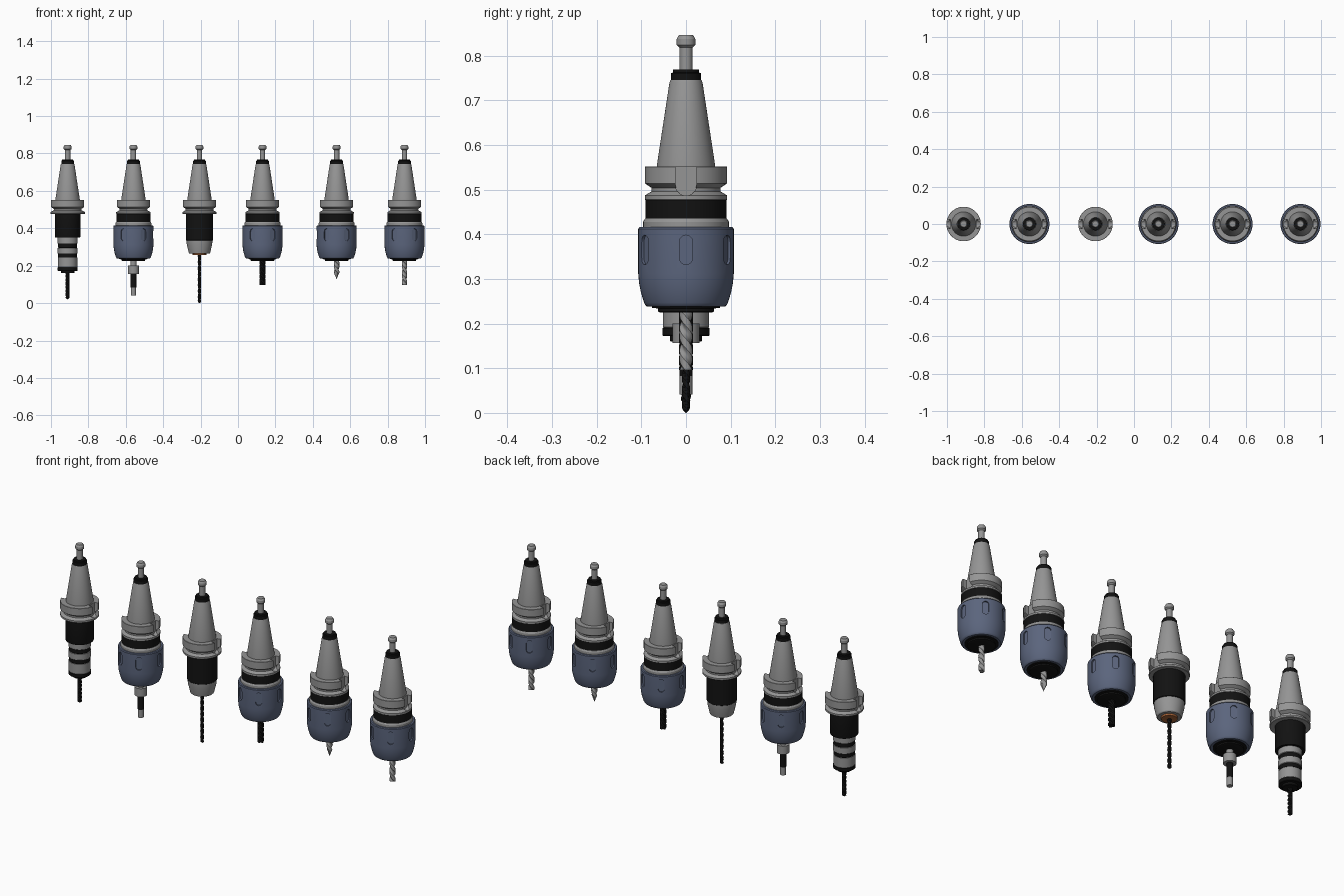
import bpy, bmesh
from math import sin, cos, pi, radians
from mathutils import Matrix, Vector

if "Cube" in bpy.data.objects:
    bpy.data.objects.remove(bpy.data.objects["Cube"])


def material(name, rgb):
    m = bpy.data.materials.new(name)
    m.use_nodes = True
    m.diffuse_color = (*rgb, 1)
    m.node_tree.nodes["Principled BSDF"].inputs["Base Color"].default_value = (*rgb, 1)
    return m


STEEL = material("steel grey", (0.30, 0.30, 0.30))
BLACK = material("black", (0.006, 0.006, 0.006))
BLUE = material("slate blue", (0.105, 0.13, 0.205))
COPPER = material("copper", (0.40, 0.13, 0.04))


def finish(bm, name, mat):
    bmesh.ops.recalc_face_normals(bm, faces=bm.faces[:])
    me = bpy.data.meshes.new(name)
    bm.to_mesh(me)
    bm.free()
    me.materials.append(mat)
    me.shade_smooth()
    me.set_sharp_from_angle(angle=radians(28))
    return me


def lathe(name, mat, profile, steps=56):
    """Spin (radius, height) points round z, closing both ends flat."""
    bm = bmesh.new()
    pts = [(0, profile[0][1]), *profile, (0, profile[-1][1])]
    vs = [bm.verts.new((r, 0, z)) for r, z in pts]
    es = [bm.edges.new(p) for p in zip(vs, vs[1:])]
    bmesh.ops.spin(bm, geom=vs + es, axis=(0, 0, 1), cent=(0, 0, 0),
                   angle=2 * pi, steps=steps, use_merge=True)
    bmesh.ops.remove_doubles(bm, verts=bm.verts[:], dist=1e-5)
    return finish(bm, name, mat)


def fluted(name, mat, radius, top, bottom, pitch, flutes=2, depth=0.4, tip=0.0):
    """Twisted cutter with helical flutes and an optional conical point."""
    bm = bmesh.new()
    n, rings = 28, []
    layers = 40
    levels = [(top + (bottom + tip - top) * i / layers, 1) for i in range(layers + 1)]
    if tip:
        levels.append((bottom, 0.08))
    for z, s in levels:
        turn = 2 * pi * (top - z) / pitch
        ring = []
        for j in range(n):
            a = 2 * pi * j / n
            r = radius * s * (1 - depth * max(0, cos(flutes * a)) ** 0.7)
            ring.append(bm.verts.new((r * cos(a + turn), r * sin(a + turn), z)))
        rings.append(ring)
    for lo, hi in zip(rings, rings[1:]):
        for j in range(n):
            k = (j + 1) % n
            bm.faces.new((lo[j], lo[k], hi[k], hi[j]))
    bm.faces.new(rings[0])
    bm.faces.new(rings[-1])
    return finish(bm, name, mat)


def slot_cutter(angles, inner, outer, half_width, low, high):
    """Stadium-shaped prisms pointing outwards at the given angles."""
    bm = bmesh.new()
    arc = [pi * i / 10 for i in range(11)]
    outline = [(half_width * cos(a), high + half_width * sin(a)) for a in arc]
    outline += [(-half_width * cos(a), low - half_width * sin(a)) for a in arc]
    for ang in angles:
        rot = Matrix.Rotation(ang, 3, 'Z')
        face = bm.faces.new([bm.verts.new(rot @ Vector((inner, y, z))) for y, z in outline])
        ext = bmesh.ops.extrude_face_region(bm, geom=[face])["geom"]
        bmesh.ops.translate(bm, vec=rot @ Vector((outer - inner, 0, 0)),
                            verts=[v for v in ext if isinstance(v, bmesh.types.BMVert)])
    return finish(bm, "slot_cutter", STEEL)


def carve(me, cutter_mesh, mat):
    """Return a copy of the mesh with the cutter removed from it."""
    link = bpy.context.collection.objects.link
    body = bpy.data.objects.new("body", me)
    cutter = bpy.data.objects.new("cutter", cutter_mesh)
    cutter.hide_render = True
    link(body)
    link(cutter)
    mod = body.modifiers.new("cut", 'BOOLEAN')
    mod.operation, mod.solver, mod.object = 'DIFFERENCE', 'EXACT', cutter
    dg = bpy.context.evaluated_depsgraph_get()
    bm = bmesh.new()
    bm.from_object(body, dg)
    for f in bm.faces:
        f.material_index = 0
    name = me.name
    bpy.data.objects.remove(body)
    bpy.data.objects.remove(cutter)
    return finish(bm, name, mat)


# Parts shared by every holder
knob = lathe("pull_knob", STEEL, [(.0145, .76), (.0145, .818), (.021, .824), (.021, .837),
                                  (.016, .846)])
collar = lathe("knob_collar", BLACK, [(.034, .744), (.034, .761), (.029, .762), (.029, .769)])
taper = lathe("taper_shank", STEEL, [(.065, .55), (.065, .556), (.037, .740), (.035, .745)])
flange = lathe("drive_flange", STEEL, [(.090, .476), (.092, .478), (.092, .487), (.077, .496),
                                       (.077, .504), (.092, .514), (.092, .551), (.091, .552)])
flange = carve(flange, slot_cutter((0, pi), .069, .12, .0235, .51, .60), STEEL)

# Chuck with gripped sleeve
band = lathe("chuck_band", BLACK, [(.091, .434), (.091, .477)])
ring = lathe("chuck_ring", STEEL, [(.096, .412), (.096, .428), (.092, .435)])
sleeve = lathe("chuck_sleeve", BLUE, [(.087, .238), (.091, .241), (.094, .247), (.101, .270),
                                      (.105, .290), (.107, .312), (.107, .412), (.104, .416)])
sleeve = carve(sleeve, slot_cutter([i * pi / 3 for i in range(6)], .1, .13, .015, .347, .383), BLUE)
nose = lathe("chuck_nose", BLACK, [(.058, .225), (.063, .227), (.063, .234), (.076, .235),
                                   (.076, .245)])
base = [knob, collar, taper, flange]
chuck = base + [band, ring, sleeve, nose]

# Banded tapping holder
tap = [lathe("tap_body", BLACK, [(.066, .350), (.068, .354), (.068, .478)])]
for r, low, high, mat in ((.054, .318, .351, STEEL), (.051, .296, .318, BLACK),
                          (.054, .264, .296, STEEL), (.051, .243, .264, BLACK),
                          (.052, .190, .243, STEEL), (.053, .172, .190, BLACK),
                          (.036, .160, .172, BLACK)):
    tap.append(lathe("tap_band", mat, [(r - .002, low), (r, low + .002), (r, high)]))
tap.append(fluted("tap_cutter", BLACK, .011, .165, .02, .06, 3, .3, .008))

# Slim collet holder
collet = [lathe("collet_body", BLACK, [(.070, .335), (.072, .337), (.072, .478)]),
          lathe("collet_nut", STEEL, [(.053, .264), (.057, .268), (.068, .315), (.069, .336)]),
          lathe("collet", COPPER, [(.036, .256), (.038, .265)]),
          fluted("long_drill", BLACK, .0095, .26, 0, .06, 2, .35, .006)]

# Stepped probe
probe = [lathe("probe_shank", STEEL, [(.016, .195), (.016, .23)]),
         lathe("probe_collar", STEEL, [(.030, .157), (.030, .200)]),
         lathe("probe_stem", BLACK, [(.015, .083), (.015, .160)]),
         lathe("probe_tip", STEEL, [(.014, .041), (.014, .084)])]

black_mill = fluted("black_end_mill", BLACK, .016, .23, .096, .10, 4, .3)
spot_drill = fluted("spot_drill", STEEL, .015, .23, .128, .10, 2, .4, .035)
steel_mill = fluted("steel_end_mill", STEEL, .0145, .23, .096, .10, 2, .4)

# Row of six holders
row = [("tapping", -.911, base + tap), ("probe", -.559, chuck + probe),
       ("collet", -.206, base + collet), ("black_mill", .131, chuck + [black_mill]),
       ("spot_drill", .527, chuck + [spot_drill]), ("steel_mill", .890, chuck + [steel_mill])]
for label, x, meshes in row:
    for me in meshes:
        ob = bpy.data.objects.new(f"{label}_holder_{me.name.split('.')[0]}", me)
        ob.location.x = x
        bpy.context.collection.objects.link(ob)
